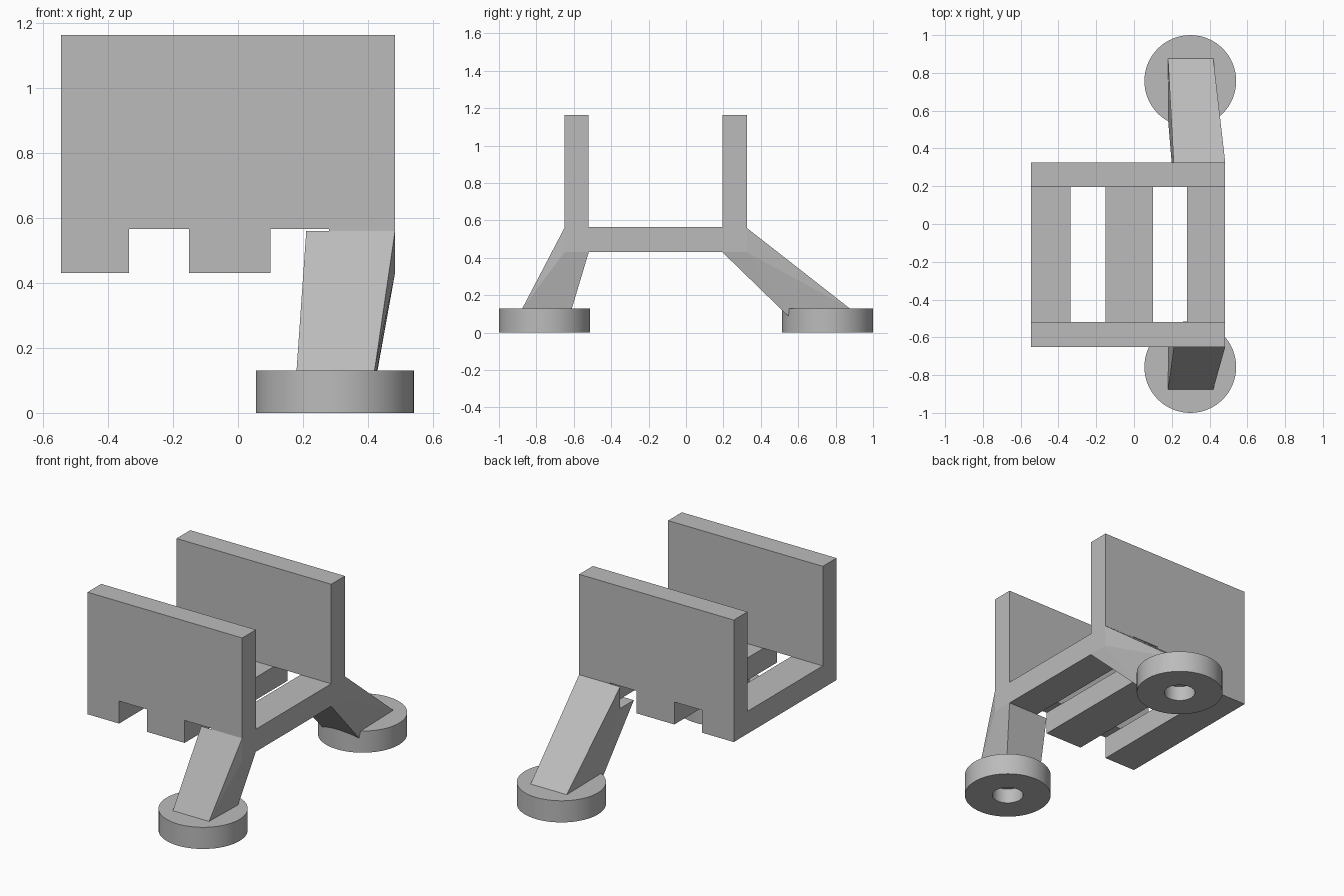
import bpy, bmesh, math

cube = bpy.data.objects.get("Cube")
if cube:
    bpy.data.objects.remove(cube, do_unlink=True)

grey = bpy.data.materials.new("plain grey")
grey.use_nodes = True
GREY = (0.5, 0.5, 0.5, 1)
grey.diffuse_color = GREY
grey.node_tree.nodes["Principled BSDF"].inputs["Base Color"].default_value = GREY


def finish(name, bm, smooth=False):
    bmesh.ops.remove_doubles(bm, verts=bm.verts, dist=0.0001)
    bmesh.ops.recalc_face_normals(bm, faces=bm.faces)
    mesh = bpy.data.meshes.new(name)
    bm.to_mesh(mesh)
    bm.free()
    obj = bpy.data.objects.new(name, mesh)
    bpy.context.collection.objects.link(obj)
    mesh.materials.append(grey)
    if smooth:
        bpy.ops.object.select_all(action="DESELECT")
        obj.select_set(True)
        bpy.context.view_layer.objects.active = obj
        bpy.ops.object.shade_smooth_by_angle(angle=math.radians(30))
    return obj


def box(name, x, y, z):
    bm = bmesh.new()
    bmesh.ops.create_cube(bm, size=1)
    for v in bm.verts:
        for i, (low, high) in enumerate((x, y, z)):
            v.co[i] = low if v.co[i] < 0 else high
    return finish(name, bm)


def leg(name, profile):
    """Side profile of (y, z) points, leaning towards -x as it goes down."""
    bm = bmesh.new()
    sides = []
    for top_x, foot_x in ((0.21, 0.18), (0.483, 0.42)):
        sides.append([bm.verts.new((top_x if z > 0.4 else foot_x, y, z))
                      for y, z in profile])
    for side in sides:
        bm.faces.new(side)
    a, b = sides
    for i in range(len(a)):
        j = (i + 1) % len(a)
        bm.faces.new((a[i], a[j], b[j], b[i]))
    bmesh.ops.triangulate(bm, faces=bm.faces)
    return finish(name, bm)


def foot(name, y):
    """Round disc with a blind hole underneath."""
    bm = bmesh.new()
    profile = ((0, 0.09), (0.087, 0.09), (0.087, 0), (0.243, 0), (0.243, 0.13), (0, 0.13))
    ring = [bm.verts.new((r, 0, z)) for r, z in profile]
    edges = [bm.edges.new(pair) for pair in zip(ring, ring[1:])]
    bmesh.ops.spin(bm, geom=ring + edges, cent=(0, 0, 0), axis=(0, 0, 1),
                   angle=math.tau, steps=64)
    obj = finish(name, bm, smooth=True)
    obj.location = (0.298, y, 0)
    return obj


# Upright plates
box("front_plate", (-0.545, 0.483), (-0.65, -0.52), (0.565, 1.163))
box("back_plate", (-0.545, 0.483), (0.195, 0.325), (0.565, 1.163))

# Cross bars joining the plates
for bar_name, bar_x in (("right_bar", (-0.545, -0.335)),
                        ("middle_bar", (-0.15, 0.10)),
                        ("left_bar", (0.28, 0.483))):
    box(bar_name, bar_x, (-0.65, 0.325), (0.43, 0.565))

# Slanted legs, notched around the lower edge of the left bar
leg("front_leg", [(-0.65, 0.56), (-0.875, 0.13), (-0.622, 0.09), (-0.52, 0.43), (-0.65, 0.43)])
leg("back_leg", [(0.325, 0.56), (0.875, 0.13), (0.555, 0.08), (0.195, 0.43), (0.325, 0.43)])

# Round feet
foot("front_foot", -0.757)
foot("back_foot", 0.757)
